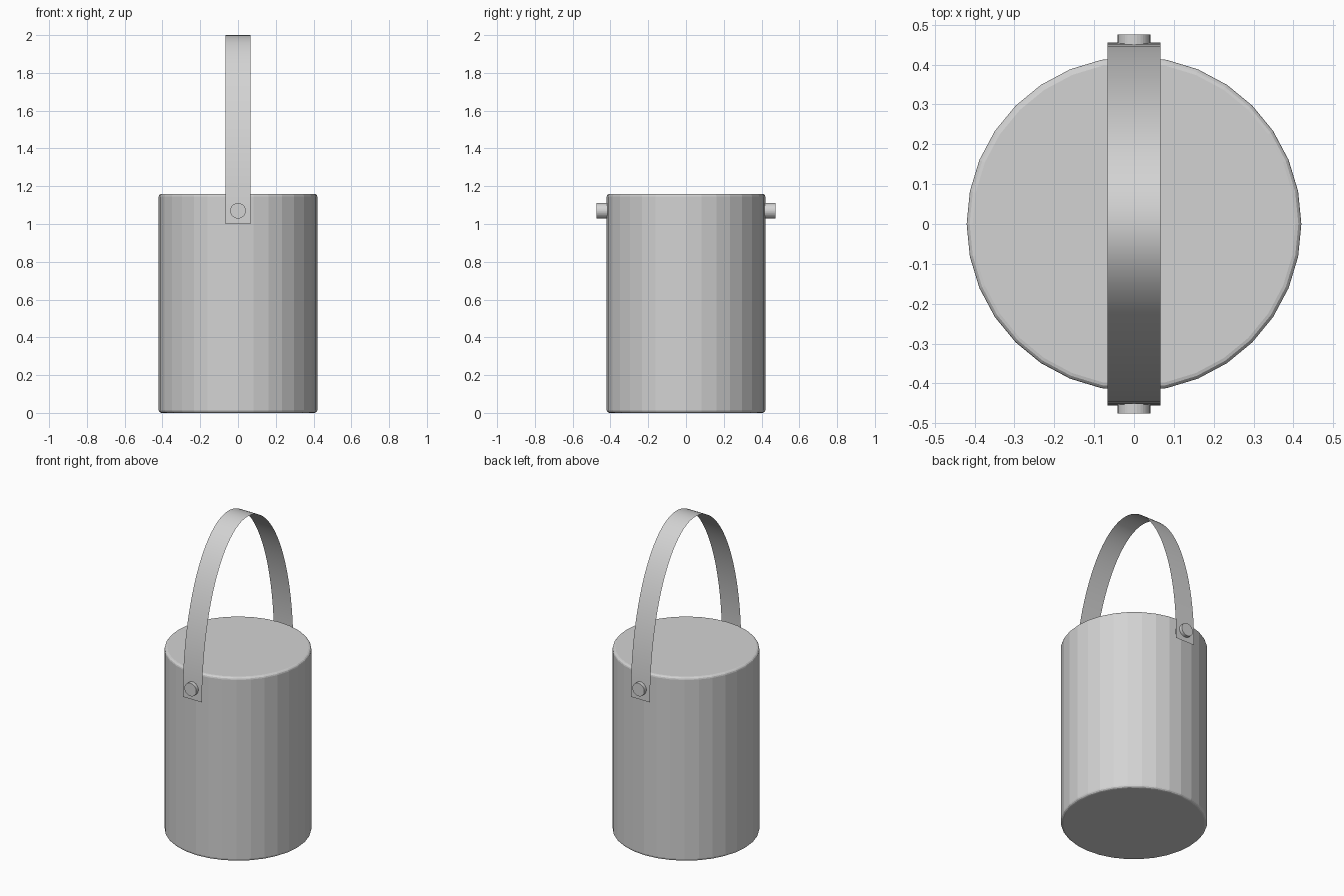
import bpy, bmesh, math
from mathutils import Matrix

if "Cube" in bpy.data.objects:
    bpy.data.objects.remove(bpy.data.objects["Cube"])

grey = bpy.data.materials.new("light_grey")
grey.diffuse_color = (0.65, 0.65, 0.65, 1)
grey.use_nodes = True
grey.node_tree.nodes["Principled BSDF"].inputs["Base Color"].default_value = grey.diffuse_color


def make_object(name, bm, smooth=False):
    mesh = bpy.data.meshes.new(name)
    bm.normal_update()
    for f in bm.faces:
        f.smooth = smooth
    bm.to_mesh(mesh)
    bm.free()
    mesh.materials.append(grey)
    obj = bpy.data.objects.new(name, mesh)
    bpy.context.collection.objects.link(obj)
    return obj


# Closed can body: 32 flat sides with a small rounded rim
R, H = 0.42, 1.16
bm = bmesh.new()
bmesh.ops.create_cone(bm, cap_ends=True, segments=32, radius1=R, radius2=R, depth=H,
                      matrix=Matrix.Translation((0, 0, H / 2)))
rims = [e for e in bm.edges if abs(e.verts[0].co.z - e.verts[1].co.z) < 1e-4]
bmesh.ops.bevel(bm, geom=rims, offset=0.015, segments=3, profile=0.5, affect='EDGES')
make_object("can_body", bm)

# Handle: thin half-ellipse strap over the top
bm = bmesh.new()
N = 48
rows = []
for i in range(N + 1):
    t = math.pi * i / N
    y, z = -0.455 * math.cos(t), 1.0 + math.sin(t)
    rows.append([bm.verts.new((x, y, z)) for x in (-0.067, 0.067)])
for a, b in zip(rows, rows[1:]):
    bm.faces.new((a[0], a[1], b[1], b[0]))
make_object("handle_strap", bm, smooth=True)

# Pins holding the strap, front and back
for name, side in (("front_pin", -1), ("back_pin", 1)):
    bm = bmesh.new()
    bmesh.ops.create_cone(bm, cap_ends=True, segments=32, radius1=0.041, radius2=0.041,
                          depth=0.075,
                          matrix=Matrix.Translation((0, side * 0.4375, 1.07))
                          @ Matrix.Rotation(math.pi / 2, 4, 'X'))
    make_object(name, bm)
